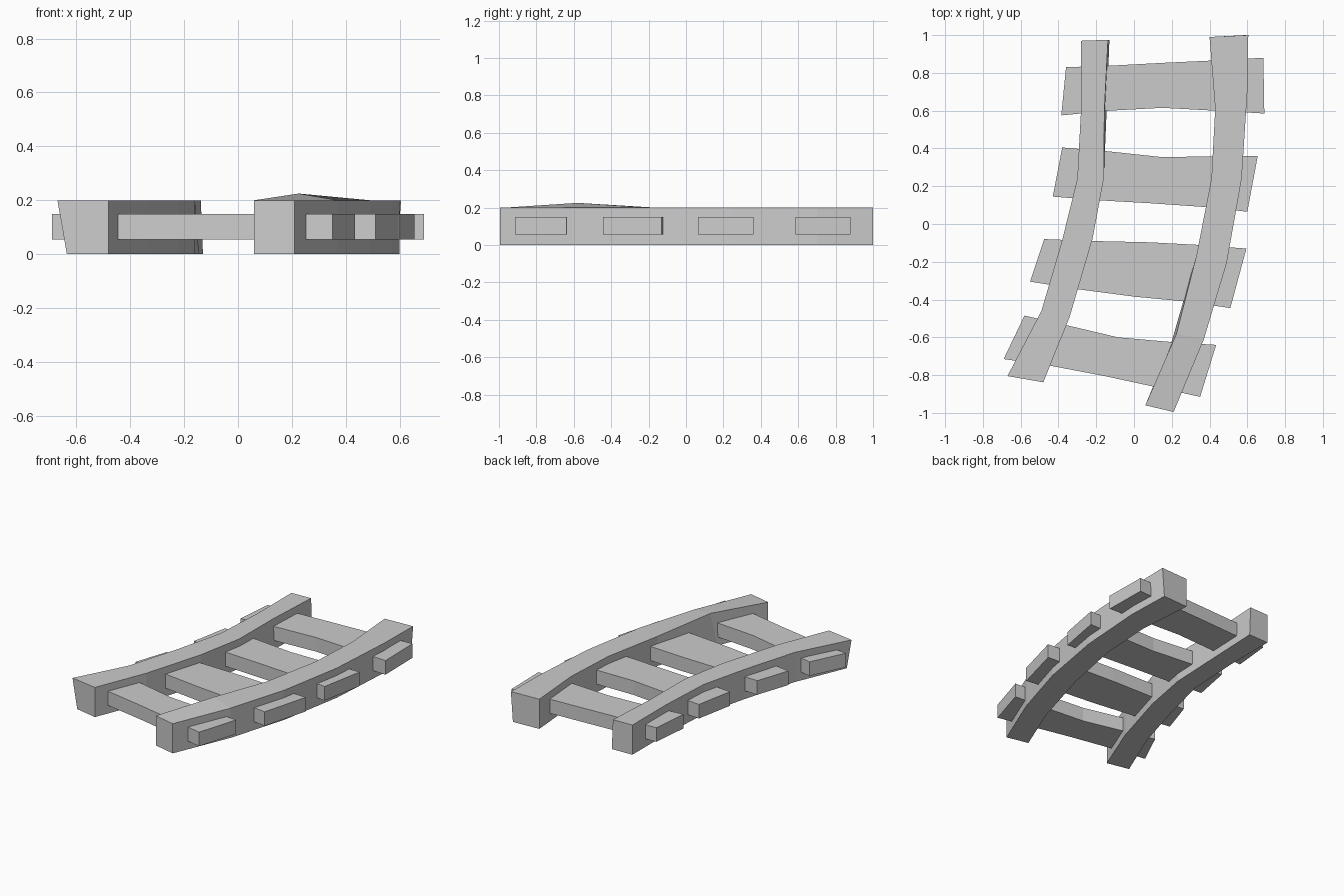
import bpy, bmesh

if "Cube" in bpy.data.objects:
    bpy.data.objects.remove(bpy.data.objects["Cube"])


def beam(name, side_a, side_b, z0, z1, tweaks=()):
    """Closed bar with a four-sided section, lofted between two plan outlines."""
    bm = bmesh.new()
    rings = []
    for a, b in zip(side_a, side_b):
        rings.append([bm.verts.new((p[0], p[1], z))
                      for p, z in ((a, z0), (b, z0), (b, z1), (a, z1))])
    # hand-hewn irregularities: (station, corner, offset)
    for station, corner, off in tweaks:
        v = rings[station][corner]
        v.co.x += off[0]
        v.co.y += off[1]
        v.co.z += off[2]
    for r, s in zip(rings, rings[1:]):
        for i in range(4):
            j = (i + 1) % 4
            bm.faces.new((r[i], r[j], s[j], s[i]))
    bm.faces.new(rings[0])
    bm.faces.new(rings[-1][::-1])
    bmesh.ops.recalc_face_normals(bm, faces=bm.faces)
    mesh = bpy.data.meshes.new(name)
    bm.to_mesh(mesh)
    bm.free()
    obj = bpy.data.objects.new(name, mesh)
    bpy.context.collection.objects.link(obj)
    return obj


# Curved rails (left edge, right edge, from back to front)
beam("left_rail",
     [(-.28, .97), (-.28, .61), (-.30, .24), (-.38, -.085), (-.49, -.46), (-.67, -.805)],
     [(-.13, .975), (-.145, .60), (-.16, .24), (-.22, -.08), (-.34, -.49), (-.48, -.838)],
     0, .2, [(5, 0, (.035, 0, 0)), (1, 2, (-.012, 0, 0)), (0, 2, (-.008, 0, 0))])
beam("right_rail",
     [(.40, .99), (.43, .61), (.41, .24), (.33, -.17), (.20, -.62), (.06, -.96)],
     [(.605, 1.0), (.60, .70), (.57, .24), (.49, -.21), (.37, -.61), (.21, -.995)],
     0, .2, [(4, 3, (.025, .04, .025)), (0, 1, (-.015, 0, 0))])

# Sleepers (back edge, front edge, from left to right)
sleepers = [
    ([(-.36, .83), (-.13, .838), (.15, .853), (.43, .866), (.685, .88)],
     [(-.385, .575), (-.13, .60), (.15, .615), (.43, .60), (.69, .585)]),
    ([(-.38, .405), (-.14, .385), (.14, .355), (.41, .357), (.655, .36)],
     [(-.43, .145), (-.18, .125), (.085, .11), (.375, .09), (.60, .065)]),
    ([(-.475, -.08), (-.22, -.09), (.085, -.097), (.33, -.11), (.595, -.13)],
     [(-.55, -.305), (-.30, -.345), (.005, -.385), (.27, -.41), (.51, -.445)]),
    ([(-.58, -.485), (-.36, -.535), (-.085, -.60), (.20, -.625), (.435, -.64)],
     [(-.69, -.715), (-.445, -.75), (-.155, -.805), (.10, -.86), (.35, -.915)]),
]
for i, (back, front) in enumerate(sleepers, 1):
    beam(f"sleeper_{i}", back, front, .055, .15)
